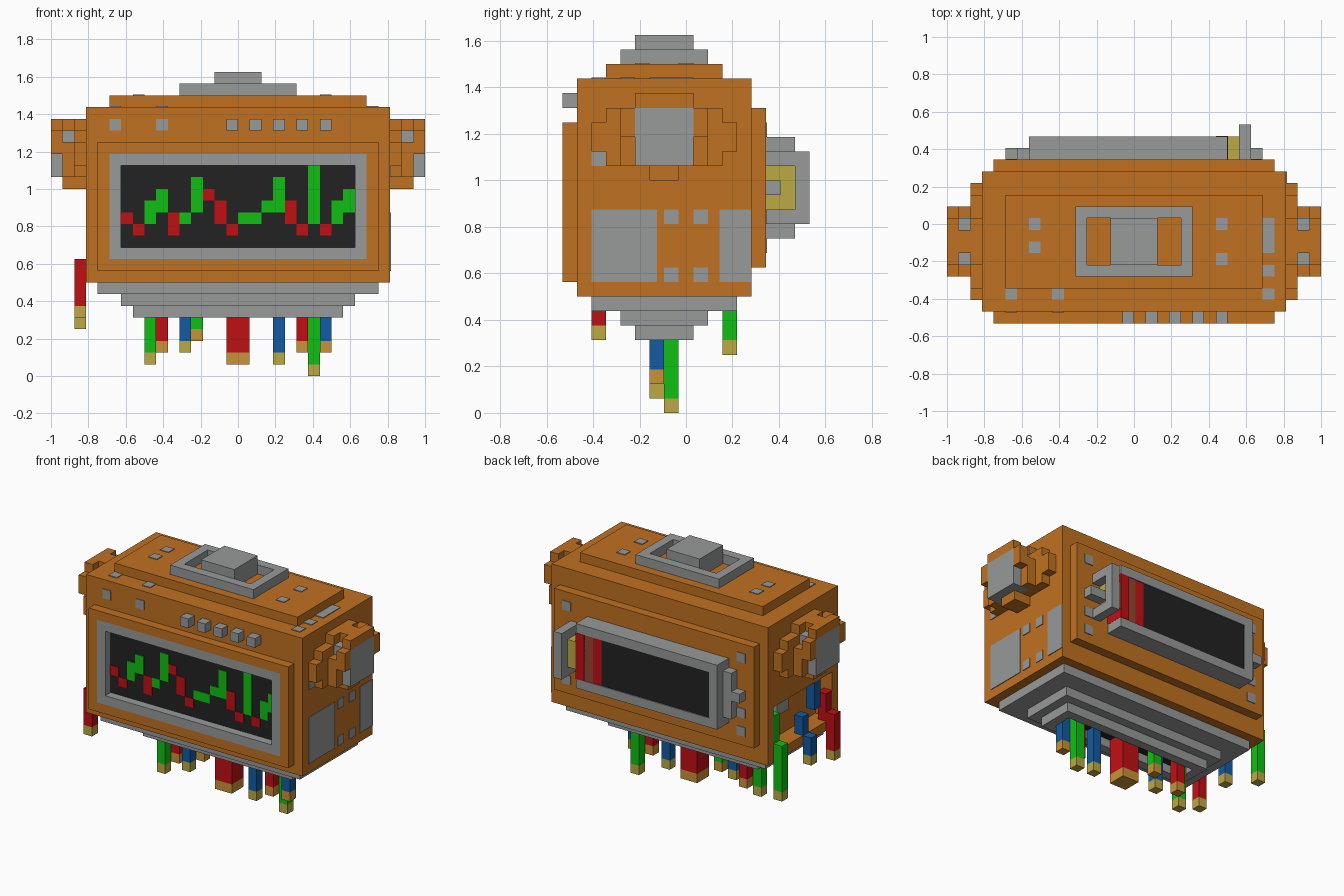
import bpy
import bmesh
from mathutils import Vector

cube = bpy.data.objects.get("Cube")
if cube:
    bpy.data.objects.remove(cube, do_unlink=True)

U = 1 / 16      # size of one block
THIN = 0.08     # plate thickness in blocks


def material(name, *rgb):
    m = bpy.data.materials.new(name)
    m.use_nodes = True
    color = (*rgb, 1)
    m.diffuse_color = color
    bsdf = m.node_tree.nodes["Principled BSDF"]
    bsdf.inputs["Base Color"].default_value = color
    bsdf.inputs["Roughness"].default_value = 0.8
    return m


ORANGE = material("orange casing", .53, .165, .015)
GRAY = material("gray metal", .31, .325, .315)
DARK = material("dark glass", .016, .016, .016)
GREEN = material("green", .005, .53, .007)
RED = material("red", .53, .005, .007)
BLUE = material("blue", .006, .105, .36)
GOLD = material("gold tip", .5, .4, .055)
COPPER = material("copper tip", .58, .29, .04)
RUST = material("dull red", .3, .06, .03)


def part(name, mat, *boxes):
    """One object from boxes given as x, y, z ranges in blocks."""
    bm = bmesh.new()
    for x0, x1, y0, y1, z0, z1 in boxes:
        made = bmesh.ops.create_cube(bm, size=1)
        for v in made["verts"]:
            v.co = Vector(((x0 + x1) / 2 + v.co.x * (x1 - x0),
                           (y0 + y1) / 2 + v.co.y * (y1 - y0) - 8.5,
                           (z0 + z1) / 2 + v.co.z * (z1 - z0))) * U
    mesh = bpy.data.meshes.new(name)
    bm.to_mesh(mesh)
    bm.free()
    mesh.materials.append(mat)
    obj = bpy.data.objects.new(name, mesh)
    bpy.context.collection.objects.link(obj)
    return obj


def front_frame(x, low, high, y0, y1, bar_x, bar_z):
    """Four bars around an opening that faces front or back."""
    x0, x1 = x
    return [(x0, x0 + bar_x, y0, y1, low, high), (x1 - bar_x, x1, y0, y1, low, high),
            (x0 + bar_x, x1 - bar_x, y0, y1, low, low + bar_z),
            (x0 + bar_x, x1 - bar_x, y0, y1, high - bar_z, high)]


def flat_frame(x, y0, y1, z0, z1):
    """Four bars, one block wide, around an opening that faces up or down."""
    return [(-x, x, y0, y0 + 1, z0, z1), (-x, x, y1 - 1, y1, z0, z1),
            (-x, 1 - x, y0 + 1, y1 - 1, z0, z1), (x - 1, x, y0 + 1, y1 - 1, z0, z1)]


def mirrored(boxes):
    return [(-b[1], -b[0], *b[2:]) for b in boxes]


# Casing, with an opening in its right side
part("casing", ORANGE, (-11, 13, 1, 13, 8, 23),
     (-13, -11, 1, 2, 8, 23), (-13, -11, 12, 13, 8, 23),
     (-13, -11, 2, 12, 8, 9), (-13, -11, 2, 12, 14, 23))
part("back_panel", ORANGE, (-12, 12, 13, 14, 10, 21))
part("top_panel", ORANGE, (-11, 11, 3, 11, 23, 24))
part("top_rim", GRAY, *flat_frame(5, 4, 10, 24, 25))
part("top_block", GRAY, (-2, 2, 5, 9, 24, 26))

# Stepped base with an opening for the wires
part("base_upper", GRAY, (-12, 12, 2, 12, 7, 8))
part("base_middle", GRAY, (-10, 10, 4, 10, 6, 7))
part("base_rim", GRAY, *flat_frame(9, 5, 9, 5, 6))
part("base_opening", DARK, (-8, 8, 6, 8, 6 - THIN, 6))

# Front panel and screen
part("front_panel", ORANGE, *front_frame((-12, 12), 9, 20, 0, 1, 1, 1))
part("screen_frame", GRAY, *front_frame((-11, 11), 10, 19, 0, 1, 1, 1))
part("front_screen", DARK, (-10, 10, 1 - THIN, 1, 11, 18))

# Chart bars: colour, bottom and top of each column
chart = [(RED, 13, 14), (RED, 12, 13), (GREEN, 13, 15), (GREEN, 14, 16),
         (RED, 12, 14), (GREEN, 13, 14), (GREEN, 14, 17), (RED, 15, 16),
         (RED, 13, 15), (RED, 12, 13), (GREEN, 13, 14), (GREEN, 13, 14),
         (GREEN, 14, 15), (GREEN, 14, 17), (RED, 13, 15), (RED, 12, 13),
         (GREEN, 13, 18), (RED, 12, 13), (GREEN, 13, 15), (GREEN, 14, 16)]
for label, mat in (("green", GREEN), ("red", RED)):
    part(label + "_chart_bars", mat,
         *[(i - 10, i - 9, 1 - 2 * THIN, 1 - THIN, low, high)
           for i, (m, low, high) in enumerate(chart) if m == mat])

part("front_buttons", GRAY, *[(x, x + 1, 0, 1, 21, 22) for x in range(-1, 8, 2)])
part("front_marks", GRAY, *[(x, x + 1, 1 - THIN, 1, 21, 22) for x in (-11, -7)])

# Worn marks on the top, left side and back
part("panel_marks", GRAY, *[(x, x + 1, y, y + 1, 24, 24 + THIN)
                            for x, y in ((-9, 8), (-9, 6), (7, 8), (7, 5))])
part("top_marks", GRAY, (11, 12, 6, 9, 23, 23 + THIN),
     *[(x, x + 1, y, y + 1, 23, 23 + THIN)
       for x, y in ((11, 4), (11, 2), (-11, 2), (-7, 2))])
part("side_plates", GRAY, *[(13, 13 + THIN, y0, y1, z0, z1) for y0, y1, z0, z1 in
                            ((2, 7 - .5, 9, 14), (11 - .2, 13, 9, 14), (2, 3, 17, 18))])
part("side_marks", GRAY, *[(13, 13 + THIN, y, y + 1, z, z + 1)
                           for y in (7, 9) for z in (9, 13)])
part("back_marks", GRAY, *[(x, x + 1, 14, 14 + THIN, z, z + 1)
                           for x in (-11, 10) for z in (19, 15, 13, 11)])

# Side knobs: round flange, gripping claws, metal core
flange = [(13, 14, 2, 12, 18, 20), (13, 14, 3, 11, 17, 21),
          (13, 14, 5, 9, 17, 22), (13, 15, 6, 8, 16, 17)]
claws = [(14, 15, 6, 8, 21, 22), (15, 16, 5, 9, 21, 22)]
for y in (4, 9):
    claws += [(14, 15, y, y + 1, 17, 20), (15, 16, y, y + 1, 19, 21)]
core = [(14, 16, 5, 9, 17, 21)]
for side, flip in (("left", list), ("right", mirrored)):
    part(side + "_knob_flange", ORANGE, *flip(flange))
    part(side + "_knob_claws", ORANGE, *flip(claws))
    part(side + "_knob_core", GRAY, *flip(core))

# Cartridge on the back
part("cartridge_frame", GRAY, *front_frame((-9, 8), 12, 19, 14, 16, 1, 1))
part("cartridge_glass", DARK, (-8, 5, 14, 15.9, 13, 18))
part("cartridge_red_bands", RED, (5, 6, 14, 15.9, 13, 18), (7, 8.02, 14, 16.04, 13, 18))
part("cartridge_dull_band", RUST, (6, 7, 14, 15.9, 13, 18))
part("cartridge_contact", GOLD, (8, 9, 14, 16, 14, 17))
part("cartridge_cap", GRAY, (9, 10, 14, 17, 13, 14), (9, 10, 14, 17, 17, 18),
     (9, 10, 16, 17, 14, 17))
part("cartridge_left_pin", GRAY, (9, 11, 14, 15, 15, 16))
part("cartridge_right_end", GRAY, (-10, -9, 14, 15, 13, 18))
part("cartridge_right_pin", GRAY, (-11, -10, 14, 15, 15, 16))


def wire(name, mat, tip, x, y, low, top, width=1):
    """Hanging wire with a bare metal tip one block high."""
    span = (x, x + width, y, y + width)
    part(name, mat, (*span, low + 1, top))
    part(name + "_tip", tip, (*span, low, low + 1))


# Wires below the base
for mat, tip, x, y, low in ((GREEN, GOLD, -8, 6, 1), (RED, COPPER, -7, 7, 2),
                            (BLUE, GOLD, -5, 6, 2), (GREEN, COPPER, -4, 7, 3),
                            (BLUE, GOLD, 3, 6, 1), (RED, COPPER, 5, 6, 2),
                            (GREEN, GOLD, 6, 7, 0), (BLUE, COPPER, 7, 6, 2)):
    wire("base_wire", mat, tip, x, y, low, 6)
wire("thick_base_wire", RED, COPPER, -1, 6, 1, 6, 2)

# Wires spilling out of the side opening
for mat, y, low, top, inner in ((RED, 2, 5, 10, 12), (BLUE, 6, 6, 9, 11),
                                (GREEN, 11, 4, 10, 13)):
    wire("side_wire", mat, GOLD, -14, y, low, top)
    part("side_wire_root", mat, (-13, -12, y, y + 1, 9, inner))
part("loose_blue_wire", BLUE, (-13, -12, 4, 5, 11, 14))
part("side_socket", GRAY, (-12, -11, 8, 10, 12, 14))
